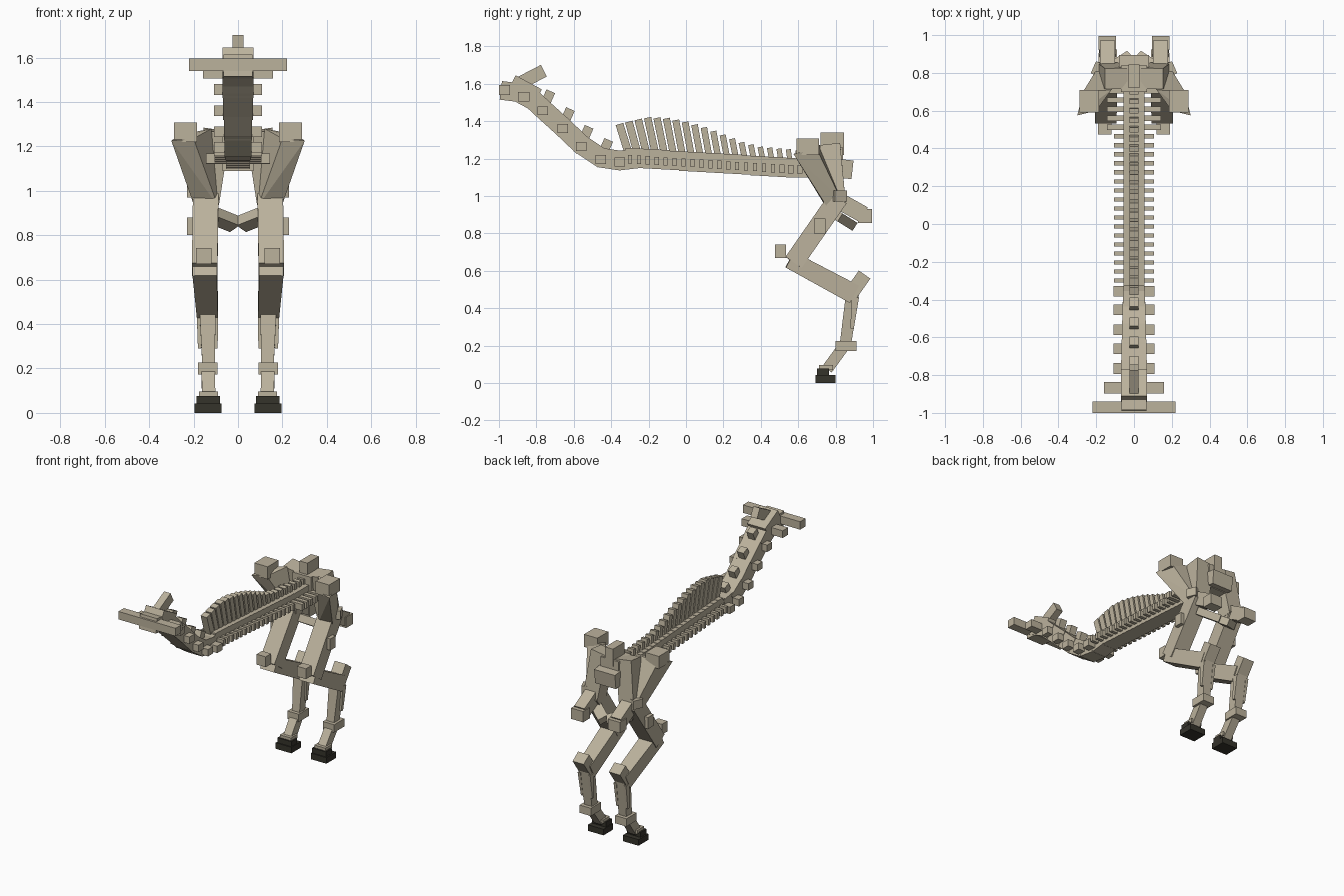
import bpy, bmesh
from mathutils import Vector

cube = bpy.data.objects.get("Cube")
if cube:
    bpy.data.objects.remove(cube, do_unlink=True)


def material(name, rgb):
    m = bpy.data.materials.new(name)
    m.use_nodes = True
    m.diffuse_color = (*rgb, 1)
    m.node_tree.nodes["Principled BSDF"].inputs["Base Color"].default_value = (*rgb, 1)
    return m


BONE = material("bone", (0.50, 0.445, 0.335))
HOOF = material("dark_hoof", (0.036, 0.033, 0.024))


def hull(name, points, mat=BONE):
    """Flat-faced solid wrapped around a few corner points."""
    bm = bmesh.new()
    for p in points:
        bm.verts.new(p)
    bmesh.ops.convex_hull(bm, input=bm.verts)
    bmesh.ops.dissolve_limit(bm, angle_limit=0.01, verts=bm.verts, edges=bm.edges)
    bmesh.ops.recalc_face_normals(bm, faces=bm.faces)
    me = bpy.data.meshes.new(name)
    bm.to_mesh(me)
    bm.free()
    me.materials.append(mat)
    ob = bpy.data.objects.new(name, me)
    bpy.context.collection.objects.link(ob)
    return ob


def beam_points(p0, p1, s0, s1=None):
    """Eight corners of a tapered beam; sizes are (width across x, depth)."""
    p0, p1 = Vector(p0), Vector(p1)
    d = (p1 - p0).normalized()
    side = (Vector((1, 0, 0)) - d * d.x).normalized()
    up = d.cross(side)
    return [p + side * (a * s[0] / 2) + up * (b * s[1] / 2)
            for p, s in ((p0, s0), (p1, s1 or s0)) for a in (-1, 1) for b in (-1, 1)]


def beam(name, p0, p1, s0, s1=None):
    return hull(name, beam_points(p0, p1, s0, s1))


def box_points(x, y, z):
    return [(a, b, c) for a in x for b in y for c in z]


def box(name, x, y, z):
    return hull(name, box_points(x, y, z))


def pair(name, points, mat=BONE):
    """Left and right copies of a part."""
    for label, s in (("left", 1), ("right", -1)):
        hull(f"{label}_{name}", [(p[0] * s, p[1], p[2]) for p in points], mat)


def lerp_table(table, t):
    for (a, va), (b, vb) in zip(table, table[1:]):
        if t <= b:
            return va + (vb - va) * max(0, (t - a) / (b - a))
    return table[-1][1]


# Top of the neck
beam("atlas_body", (0, -0.99, 1.565), (0, -0.87, 1.55), (0.13, 0.10))
beam("axis_body", (0, -0.94, 1.59), (0, -0.80, 1.515), (0.14, 0.125))
beam("axis_crest", (0, -0.895, 1.60), (0, -0.76, 1.67), (0.05, 0.07))
box("atlas_wings", (-0.22, 0.22), (-1.0, -0.94), (1.54, 1.595))
box("axis_wings", (-0.158, 0.158), (-0.897, -0.837), (1.505, 1.555))

# Neck vertebrae with side wings and short spines
neck = [(-0.84, 1.535), (-0.765, 1.465), (-0.66, 1.37), (-0.56, 1.275),
        (-0.455, 1.205), (-0.355, 1.19), (-0.27, 1.20)]
for i, ((y0, z0), (y1, z1)) in enumerate(zip(neck, neck[1:])):
    w = 0.14 - 0.006 * i
    ext = (Vector((0, y1, z1)) - Vector((0, y0, z0))) * 0.12
    beam(f"neck_body_{i + 1}", Vector((0, y0, z0)) - ext, Vector((0, y1, z1)) + ext,
         (w, 0.105))
    wy, wz = neck[i + 1]
    if i < 5:
        box(f"neck_wings_{i + 1}", (-0.108, 0.108), (wy - 0.028, wy + 0.028),
            (wz - 0.033, wz + 0.015))
    if i < 4:
        beam(f"neck_spine_{i + 1}", (0, wy, wz), (0, wy + 0.042, wz + 0.095), (0.05, 0.05))

# Back: one body, one pair of side processes and one tall spine per vertebra
SPINE_TOP = [(-0.35, 1.385), (-0.28, 1.405), (-0.2, 1.42), (-0.1, 1.415), (0.0, 1.395),
             (0.1, 1.365), (0.2, 1.325), (0.3, 1.285), (0.4, 1.262), (0.72, 1.235)]
STEP = 0.0478
for i in range(22):
    y = -0.30 + i * STEP
    t = i / 21
    zc = 1.205 - 0.055 * min(1, t * 1.15)
    box(f"back_body_{i + 1}", (-0.055, 0.055), (y - 0.0245, y + 0.0245),
        (zc - 0.052, zc + 0.052))
    reach = 0.105 if i < 17 else 0.143
    half = 0.011 if i < 17 else 0.014
    box(f"back_processes_{i + 1}", (-reach, reach), (y - half, y + half),
        (zc - 0.03, zc + 0.014))
    lean = 0.05 * (1 - t) + 0.006
    top = lerp_table(SPINE_TOP, y - lean)
    depth = 0.042 - 0.018 * t
    beam(f"back_spine_{i + 1}", (0, y, zc), (0, y - lean, top), (0.048, depth))

# Sacrum
box("sacrum_body", (-0.07, 0.07), (0.70, 0.84), (1.09, 1.26))
box("sacrum_spine", (-0.03, 0.03), (0.72, 0.845), (1.22, 1.34))
beam("sacrum_end", (0, 0.80, 1.15), (0, 0.89, 1.14), (0.16, 0.10))

# Pelvis
pair("hip_block", box_points((0.185, 0.288), (0.59, 0.71), (1.22, 1.307)))
pair("ilium_wing", [(0.30, 0.575, 1.225), (0.27, 0.70, 1.25), (0.12, 0.71, 1.28),
                    (0.20, 0.60, 1.235), (0.20, 0.755, 0.94), (0.19, 0.83, 0.98),
                    (0.09, 0.82, 0.98), (0.09, 0.755, 0.93)])
pair("ilium_shaft", beam_points((0.095, 0.77, 1.27), (0.14, 0.805, 0.95),
                                (0.12, 0.11), (0.11, 0.10)))
pair("ischium", beam_points((0.14, 0.79, 0.99), (0.14, 0.95, 0.90), (0.08, 0.09)))
pair("ischium_end", box_points((0.095, 0.188), (0.92, 0.995), (0.855, 0.93)))
pair("pubis", beam_points((0.14, 0.80, 0.90), (0.015, 0.88, 0.85), (0.07, 0.05)))

# Thigh, knee and shin
pair("femur", beam_points((0.145, 0.815, 0.99), (0.15, 0.575, 0.645), (0.115, 0.105)))
pair("femur_head", beam_points((0.10, 0.78, 1.00), (0.215, 0.83, 1.00), (0.07, 0.06)))
pair("femur_outer_knob", box_points((0.17, 0.23), (0.685, 0.745), (0.80, 0.88)))
pair("kneecap", box_points((0.12, 0.19), (0.475, 0.535), (0.67, 0.742)))
pair("tibia", beam_points((0.15, 0.555, 0.66), (0.138, 0.90, 0.475),
                          (0.11, 0.095), (0.095, 0.105)))
pair("heel_bone", beam_points((0.14, 0.87, 0.46), (0.14, 0.955, 0.58), (0.085, 0.075)))

# Lower leg and foot
pair("cannon_bone", beam_points((0.138, 0.893, 0.50), (0.132, 0.85, 0.19),
                                (0.075, 0.07), (0.055, 0.06)))
for label, x in (("inner", 0.101), ("outer", 0.175)):
    pair(f"{label}_splint", beam_points((x, 0.905, 0.46), (x - 0.002, 0.888, 0.29),
                                        (0.022, 0.04), (0.015, 0.018)))
pair("fetlock", box_points((0.093, 0.18), (0.80, 0.912), (0.172, 0.226)))
pair("pastern", beam_points((0.135, 0.85, 0.205), (0.132, 0.755, 0.075), (0.06, 0.06)))
pair("coronet", box_points((0.09, 0.175), (0.71, 0.785), (0.07, 0.096)))
pair("hoof_top", box_points((0.08, 0.186), (0.70, 0.765), (0.035, 0.077)), HOOF)
pair("hoof_base", box_points((0.075, 0.195), (0.693, 0.80), (0.0, 0.042)), HOOF)
